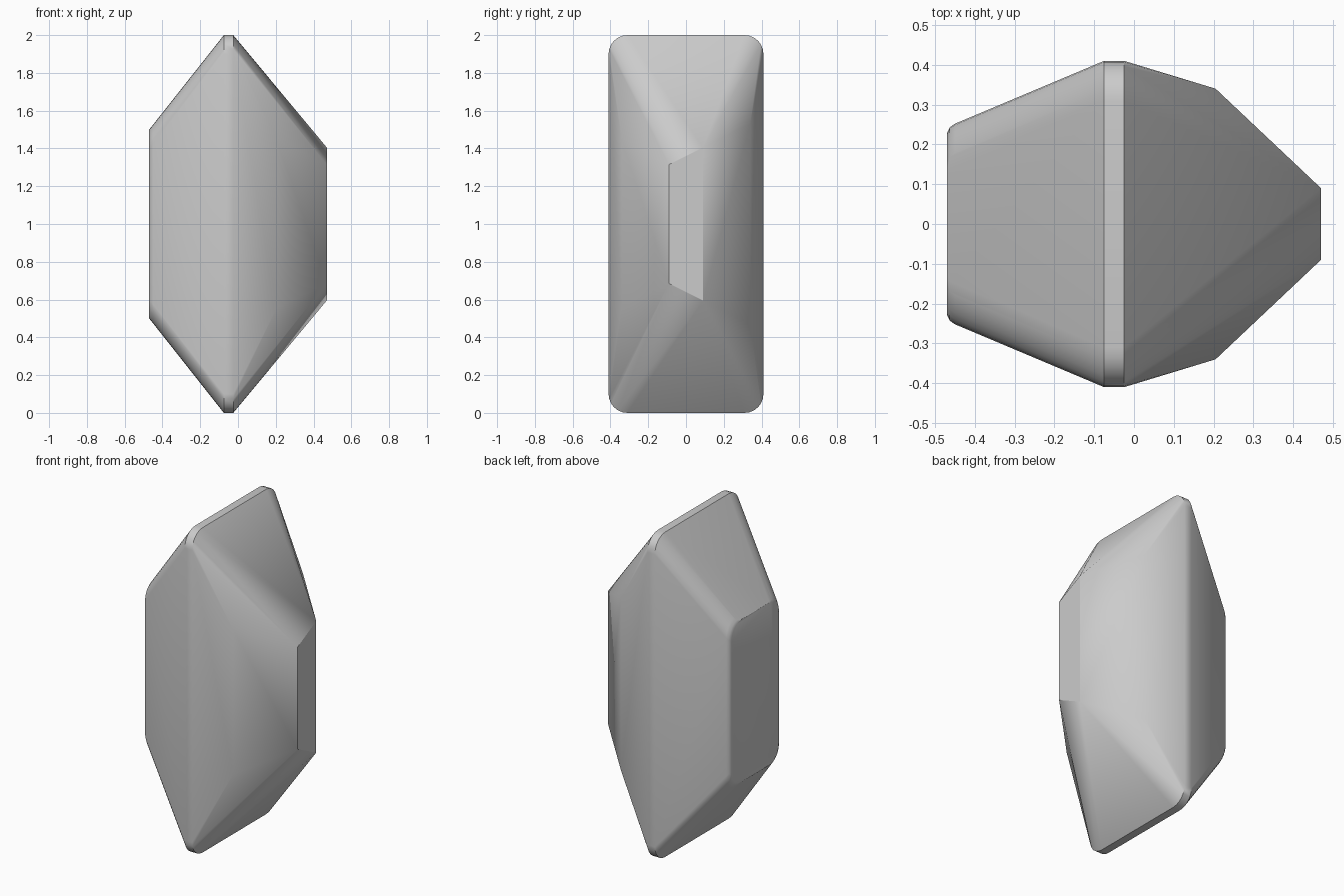
import bpy
import bmesh
from math import sin, cos, pi, radians

cube = bpy.data.objects.get("Cube")
if cube:
    bpy.data.objects.remove(cube, do_unlink=True)

# Stone colour
mat = bpy.data.materials.new("pale grey stone")
mat.use_nodes = True
grey = (0.6, 0.6, 0.6, 1)
mat.diffuse_color = grey
mat.node_tree.nodes["Principled BSDF"].inputs["Base Color"].default_value = grey

MID = 1.0      # height of the mirror plane
RADIUS = 0.1   # corner rounding
STEPS = 6


def rounded_section(x, half_y, half_z):
    """Points of a rounded rectangle standing across the x axis."""
    pts = []
    for sy in (-1, 1):
        for sz in (-1, 1):
            for i in range(STEPS + 1):
                a = pi / 2 * i / STEPS
                y = half_y - RADIUS + RADIUS * cos(a)
                z = half_z - RADIUS + RADIUS * sin(a)
                pts.append((x, sy * y, MID + sz * z))
    return pts


points = []
# Blunt end with softened upright edges, then the flat girdle band
for x, half_y, half_z in (
    (-0.47, 0.228, 0.5),
    (-0.463, 0.243, 0.509),
    (-0.45, 0.252, 0.525),
    (-0.075, 0.41, 1.0),
    (-0.025, 0.41, 1.0),
):
    points += rounded_section(x, half_y, half_z)

# Facet corners of the pointed end, mirrored top to bottom
for x, y, half_z in (
    (0.205, 0.34, 0.53),
    (0.205, -0.34, 0.445),
    (0.47, 0.09, 0.405),
    (0.47, -0.09, 0.315),
):
    points += [(x, y, MID + half_z), (x, y, MID - half_z)]

# Skin the facets
bm = bmesh.new()
for p in points:
    bm.verts.new(p)
hull = bmesh.ops.convex_hull(bm, input=bm.verts)
loose = [v for v in bm.verts if not v.link_faces]
bmesh.ops.delete(bm, geom=loose, context="VERTS")
bmesh.ops.dissolve_limit(bm, angle_limit=radians(0.5), verts=bm.verts, edges=bm.edges)
bmesh.ops.recalc_face_normals(bm, faces=bm.faces)

mesh = bpy.data.meshes.new("faceted_stone")
bm.to_mesh(mesh)
bm.free()
mesh.materials.append(mat)
stone = bpy.data.objects.new("faceted_stone", mesh)
bpy.context.collection.objects.link(stone)

# Soft shading with crisp facet edges
bpy.ops.object.select_all(action="DESELECT")
stone.select_set(True)
bpy.context.view_layer.objects.active = stone
bpy.ops.object.shade_smooth_by_angle(angle=radians(30))
